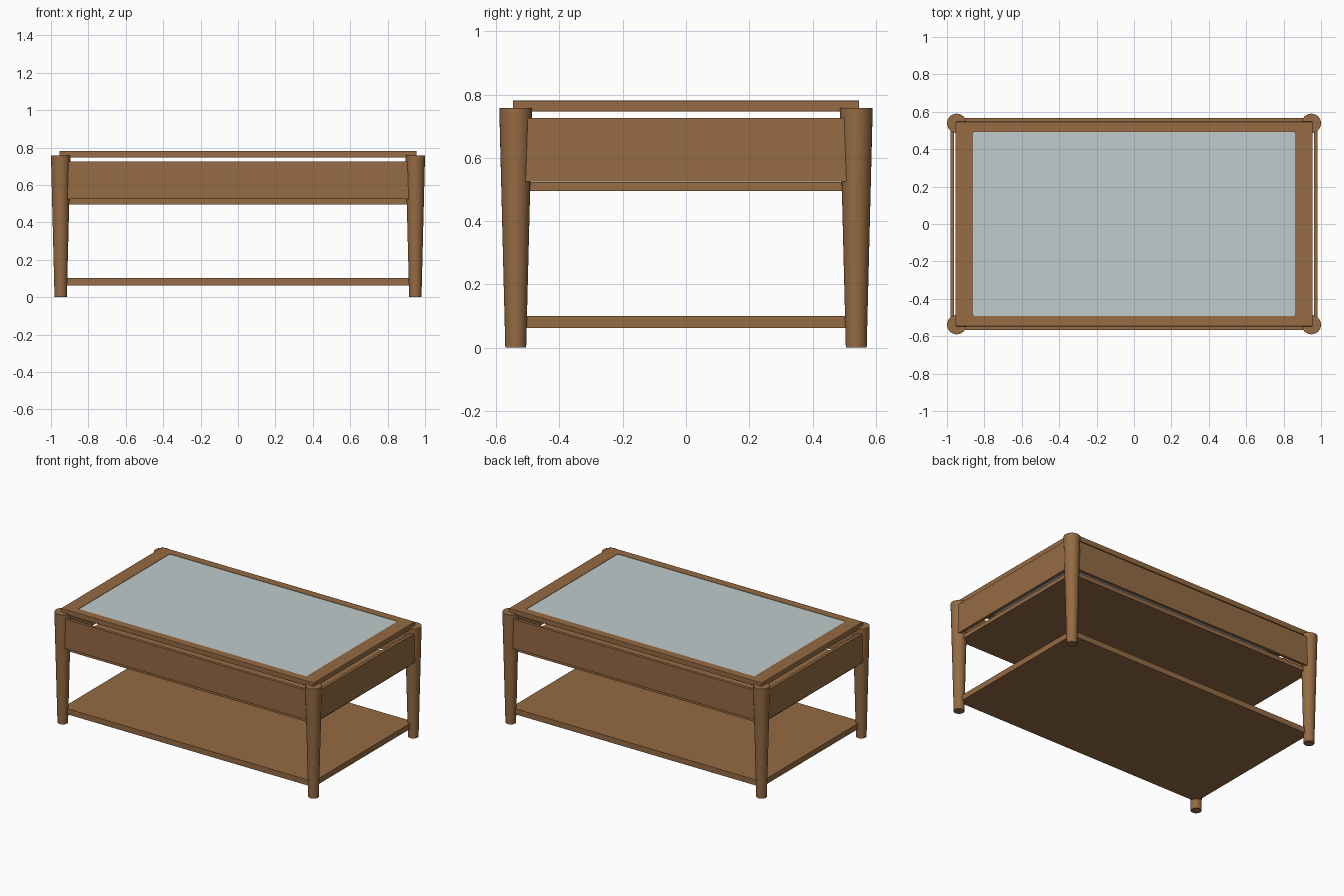
import bpy
import bmesh
import math

if "Cube" in bpy.data.objects:
    bpy.data.objects.remove(bpy.data.objects["Cube"], do_unlink=True)


def make_material(name, rgb):
    mat = bpy.data.materials.new(name)
    mat.use_nodes = True
    colour = (*rgb, 1.0)
    mat.diffuse_color = colour
    mat.node_tree.nodes["Principled BSDF"].inputs["Base Color"].default_value = colour
    return mat


wood = make_material("warm wood", (0.30, 0.147, 0.057))
glass = make_material("pale glass", (0.53, 0.60, 0.60))


def finish(bm, name, mat):
    mesh = bpy.data.meshes.new(name)
    bm.to_mesh(mesh)
    bm.free()
    mesh.materials.append(mat)
    obj = bpy.data.objects.new(name, mesh)
    bpy.context.collection.objects.link(obj)
    return obj


def box(name, low, high, mat=wood, bevel=0.0):
    """Axis-aligned board between two corners, with optional eased edges."""
    bm = bmesh.new()
    bmesh.ops.create_cube(bm, size=1)
    for v in bm.verts:
        v.co = [l + (c + 0.5) * (h - l) for l, h, c in zip(low, high, v.co)]
    obj = finish(bm, name, mat)
    if bevel:
        mod = obj.modifiers.new("eased edges", "BEVEL")
        mod.width = bevel
        mod.segments = 2
    return obj


def slab(name, x, y, z0, z1, mat=wood, bevel=0.0):
    return box(name, (-x, -y, z0), (x, y, z1), mat, bevel)


LEG_X, LEG_Y, LEG_H = 0.948, 0.538, 0.757

# Tapered round legs
for side_x, name_x in ((-1, "right"), (1, "left")):
    for side_y, name_y in ((-1, "front"), (1, "back")):
        bm = bmesh.new()
        bmesh.ops.create_cone(bm, cap_ends=True, segments=32,
                              radius1=0.033, radius2=0.052, depth=LEG_H)
        leg = finish(bm, f"{name_y}_{name_x}_leg", wood)
        leg.location = (side_x * LEG_X, side_y * LEG_Y, LEG_H / 2)
        bpy.ops.object.select_all(action="DESELECT")
        leg.select_set(True)
        bpy.context.view_layer.objects.active = leg
        bpy.ops.object.shade_smooth_by_angle(angle=math.radians(40))

# Low shelf and the tray under the aprons
slab("lower_shelf", LEG_X, LEG_Y, 0.063, 0.101)
slab("tray_bottom", LEG_X, LEG_Y, 0.496, 0.524)

# Apron boards between the legs
T, OUT_X, OUT_Y, Z0, Z1 = 0.02, 0.982, 0.567, 0.526, 0.726
box("front_apron", (-LEG_X, -OUT_Y, Z0), (LEG_X, T - OUT_Y, Z1))
box("back_apron", (-LEG_X, OUT_Y - T, Z0), (LEG_X, OUT_Y, Z1))
box("right_apron", (-OUT_X, -LEG_Y, Z0), (T - OUT_X, LEG_Y, Z1))
box("left_apron", (OUT_X - T, -LEG_Y, Z0), (OUT_X, LEG_Y, Z1))

# Table top: a one-piece wooden frame around a glass pane
TX, TY, GX, GY, TZ0, TZ1 = 0.955, 0.547, 0.86, 0.492, 0.746, 0.781
bm = bmesh.new()
corners = ((-1, -1), (1, -1), (1, 1), (-1, 1))
rings = [[bm.verts.new((cx * x, cy * y, z)) for cx, cy in corners]
         for x, y, z in ((TX, TY, TZ0), (TX, TY, TZ1), (GX, GY, TZ1), (GX, GY, TZ0))]
for r in range(4):
    a, b = rings[r], rings[(r + 1) % 4]
    for i in range(4):
        j = (i + 1) % 4
        bm.faces.new((a[i], a[j], b[j], b[i]))
bmesh.ops.recalc_face_normals(bm, faces=bm.faces)
frame = finish(bm, "top_frame", wood)
edges = frame.modifiers.new("eased edges", "BEVEL")
edges.width = 0.003
edges.segments = 2
slab("glass_pane", GX, GY, TZ0 + 0.004, TZ1 - 0.003, glass)
